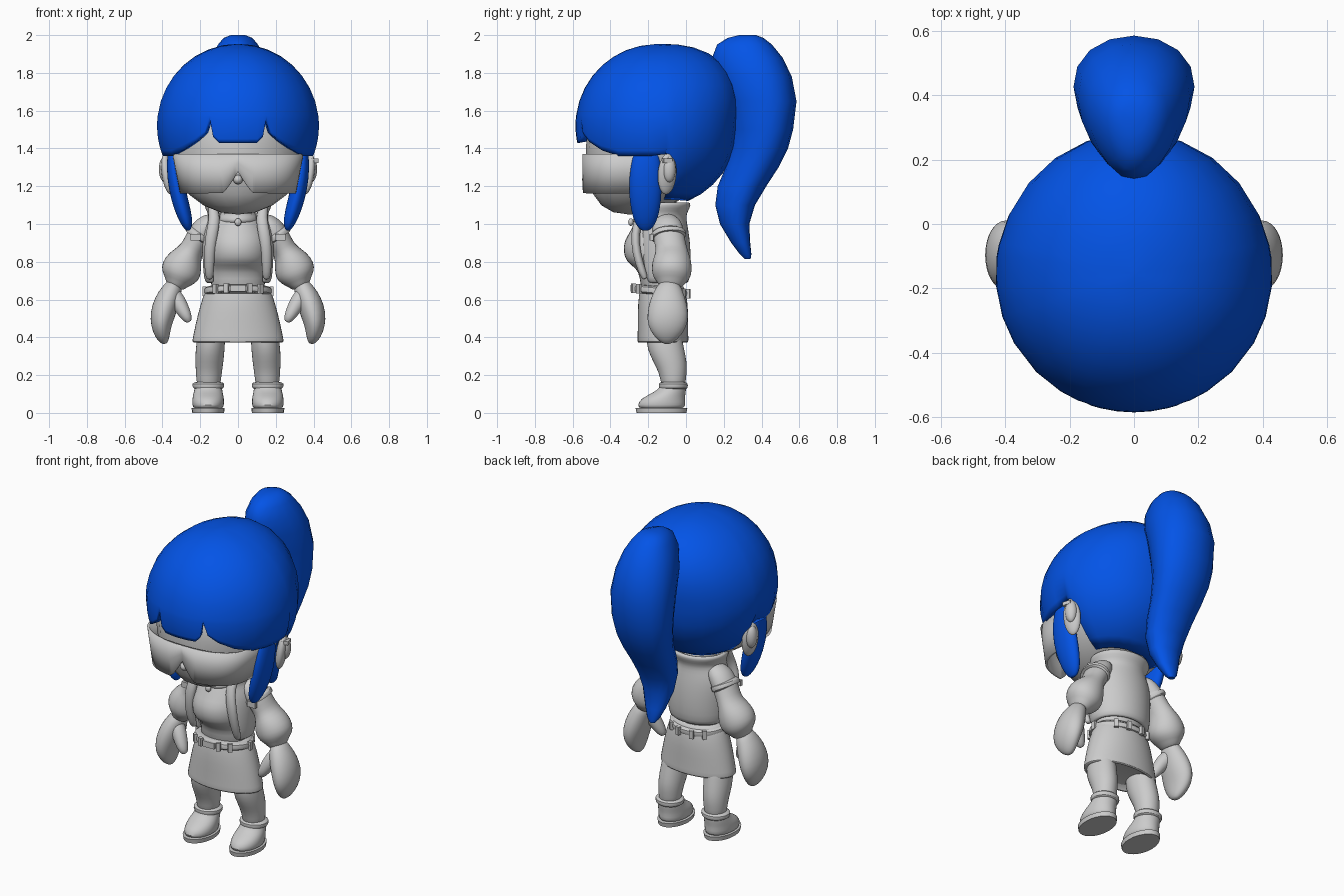
import bpy, bmesh, math
from mathutils import Vector

def material(name, rgb):
    m = bpy.data.materials.new(name)
    m.diffuse_color = (*rgb, 1)
    return m

BLUE = material("blue_hair", (0.001, 0.088, 0.8))
GREY = material("plain_grey", (0.6, 0.6, 0.6))

def build(name, verts, faces, mat, level=0, thick=0, angle=45):
    me = bpy.data.meshes.new(name)
    me.from_pydata(verts, [], faces)
    bm = bmesh.new()
    bm.from_mesh(me)
    bmesh.ops.recalc_face_normals(bm, faces=bm.faces)
    bm.to_mesh(me)
    bm.free()
    me.materials.append(mat)
    ob = bpy.data.objects.new(name, me)
    bpy.context.collection.objects.link(ob)
    if thick:
        mod = ob.modifiers.new("thickness", 'SOLIDIFY')
        mod.thickness, mod.offset = thick, 0
    if level:
        mod = ob.modifiers.new("smooth", 'SUBSURF')
        mod.levels = mod.render_levels = level
    bpy.ops.object.select_all(action='DESELECT')
    bpy.context.view_layer.objects.active = ob
    ob.select_set(True)
    bpy.ops.object.shade_smooth_by_angle(angle=math.radians(angle))
    return ob

def grid_faces(rows, cols, wrap):
    return [(r * cols + c, r * cols + (c + 1) % cols, (r + 1) * cols + (c + 1) % cols, (r + 1) * cols + c)
            for r in range(rows - 1) for c in range(cols if wrap else cols - 1)]

def loft(name, rings, mat=GREY, n=16, level=1, tube=False, taper=0.0, side=1):
    """Rings are (x, y, z, half width, half depth); tube turns them along the path."""
    verts, pts = [], [Vector(r[:3]) for r in rings]
    for i, (x, y, z, a, b) in enumerate(rings):
        u, v = Vector((1, 0, 0)), Vector((0, 1, 0))
        if tube:
            t = (pts[min(i + 1, len(pts) - 1)] - pts[max(i - 1, 0)]).normalized()
            v = (v - t * v.dot(t)).normalized()
            u = v.cross(t)
        for k in range(n):
            w = 2 * math.pi * k / n
            s, c = math.sin(w), math.cos(w)
            p = pts[i] + u * (a * s * (1 - taper + taper * c)) + v * (b * c)
            verts.append((p.x * side, p.y, p.z))
    faces = grid_faces(len(rings), n, True)
    last = (len(rings) - 1) * n
    for start, p in ((0, pts[0]), (last, pts[-1])):
        verts.append((p.x * side, p.y, p.z))
        faces += [(start + k, start + (k + 1) % n, len(verts) - 1) for k in range(n)]
    return build(name, verts, faces, mat, level)

def pair(name, rings, **kw):
    for s, label in ((1, "left"), (-1, "right")):
        loft(label + "_" + name, rings, side=s, **kw)

def lookup(table, x):
    for (a, p), (b, q) in zip(table, table[1:]):
        if x <= b:
            return p + (q - p) * (x - a) / (b - a)
    return table[-1][1]

def box(name, loc, size, rot=0):
    bpy.ops.mesh.primitive_cube_add(size=1, location=loc, rotation=(0, 0, rot))
    ob = bpy.context.object
    ob.name, ob.scale = name, size
    ob.data.materials.append(GREY)
    mod = ob.modifiers.new("bevel", 'BEVEL')
    mod.width = 0.006

def ball(name, loc, scale):
    bpy.ops.mesh.primitive_uv_sphere_add(segments=20, ring_count=12, radius=1, location=loc)
    ob = bpy.context.object
    ob.name, ob.scale = name, scale
    ob.data.materials.append(GREY)
    bpy.ops.object.shade_smooth()
    return ob

# hair cap: a dome whose lower edge follows the fringe, ears and nape
EDGE = [(0, 1.43), (14, 1.43), (18, 1.46), (20.5, 1.56), (24, 1.48), (32, 1.435), (45, 1.39), (60, 1.36),
        (85, 1.36), (97, 1.37), (102, 1.13), (180, 1.12)]
half = [7, 14, 18, 20.5, 24, 32, 45, 60, 72, 85, 97, 102, 115, 130, 145, 160]
angles = [0] + half + [180] + [-a for a in reversed(half)]
verts, TOP, LOW = [], 9, 7
mid = math.acos((1.575 - 1.52) / 0.432)
for r in range(TOP + LOW):
    for a in angles:
        end = math.acos((lookup(EDGE, abs(a)) - 1.52) / 0.432)
        th = 0.03 + (mid - 0.03) * r / (TOP - 1) if r < TOP else mid + (end - mid) * (r - TOP + 1) / LOW
        rad, w = 0.43 * math.sin(th), math.radians(a)
        back = 0.05 * max(0, -math.cos(w)) * max(0, math.sin(2 * th))
        verts.append((rad * math.sin(w), -0.155 - rad * math.cos(w) + back, 1.52 + 0.432 * math.cos(th) + back * .4))
n = len(angles)
cap = build("hair_cap", verts, grid_faces(TOP + LOW, n, True) + [tuple(range(n))], BLUE, thick=0.04, angle=70)
cap.modifiers["thickness"].offset = -1

# ponytail: (height, front y, back y, half width)
TAIL = [(2.0, .28, .37, .045), (1.985, .22, .41, .09), (1.95, .165, .455, .125), (1.88, .138, .512, .17),
        (1.78, .15, .56, .205), (1.65, .2, .585, .222), (1.5, .235, .567, .215), (1.4, .235, .54, .2),
        (1.3, .21, .49, .178), (1.2, .168, .425, .158), (1.1, .155, .365, .14), (1.0, .18, .335, .112),
        (.9, .24, .34, .075), (.84, .285, .346, .045), (.815, .31, .342, .02)]
loft("ponytail", [(0, (f + b) / 2, z, w, (b - f) / 2) for z, f, b, w in TAIL], BLUE, 18, 0, taper=0.17)

# locks of hair in front of the ears
pair("side_lock", [(.335, -.21, 1.42, .03, .05), (.345, -.21, 1.36, .032, .075), (.336, -.215, 1.25, .043, .09),
                   (.307, -.215, 1.12, .048, .088), (.28, -.215, 1.03, .04, .068), (.268, -.215, .985, .026, .045),
                   (.265, -.215, .965, .01, .02)], mat=BLUE, n=14)

# head, with the chin pushed forward
head = ball("head", (0, 0, 0), (1, 1, 1))
for v in head.data.vertices:
    x, y, z = v.co
    v.co = (x * .365, -.17 + y * .36 - (.13 * z * z if z < 0 else 0), 1.41 + z * .36)
ball("nose", (0, -.52, 1.235), (.025, .03, .025))
for s in (1, -1):
    ear = ball("ear", (s * .37, -.1, 1.265), (.03, .052, .11))
    ear.rotation_euler = (0, s * .15, s * .4)
    ball("ear_lobe", (s * .385, -.09, 1.29), (.034, .036, .07))
box("ear_clip", (.4, -.1, 1.335), (.04, .05, .022), .3)

# wraparound visor with a notch over the nose
verts, cols = [], 121
for r in range(3):
    for c in range(cols):
        w = math.radians(-95 + 190 * c / (cols - 1))
        s, k = math.sin(w), math.cos(w)
        x = math.copysign(abs(s) ** .85, s)
        y = -.28 - .262 * math.copysign(abs(k) ** .65, k)
        low = 1.163 + .115 * max(0, 1 - abs(x * .3) / .085) ** 1.3
        f = r / 2
        verts.append((x * (.34 - .04 * f), y, 1.37 + (low - 1.37) * f))
build("visor", verts, grid_faces(3, cols, False), GREY, thick=.014)

# neck and shirt with a full chest
loft("shirt", [(0, -.13, .62, .15, .11), (0, -.13, .72, .145, .115), (0, -.14, .765, .145, .125),
               (0, -.17, .8, .155, .15), (0, -.18, .85, .16, .155), (0, -.18, .91, .16, .153),
               (0, -.155, .97, .15, .135), (0, -.15, 1.03, .11, .12), (0, -.13, 1.06, .085, .09),
               (0, -.13, 1.16, .08, .08)])
loft("shirt_collar", [(0, -.15, 1.0, .105, .13), (0, -.15, 1.02, .115, .137), (0, -.15, 1.06, .1, .12)])
ball("zip_pull", (0, -.292, 1.01), (.018, .014, .02))

# open jacket: (height, centre y, half width, half depth, front gap in degrees)
COAT = [(.69, -.125, .155, .12, 56), (.71, -.125, .17, .135, 52), (.8, -.13, .175, .145, 50), (.9, -.13, .18, .14, 46),
        (.97, -.13, .175, .13, 42), (1.02, -.13, .15, .12, 40), (1.055, -.135, .145, .125, 42),
        (1.09, -.13, .165, .14, 46), (1.115, -.125, .17, .14, 60)]
verts, cols = [], 25
for z, cy, a, b, gap in COAT:
    for c in range(cols):
        w = math.radians(gap + (360 - 2 * gap) * c / (cols - 1))
        verts.append((a * math.sin(w), cy - b * math.cos(w), z))
build("jacket", verts, grid_faces(len(COAT), cols, False), GREY, level=1, thick=.025)

# jacket lapel edges
pair("lapel", [(.14, -.2, 1.11, .025, .025), (.12, -.25, 1.03, .032, .025), (.14, -.27, .95, .034, .024),
               (.152, -.265, .85, .03, .024), (.152, -.23, .74, .026, .022), (.15, -.215, .71, .018, .015)],
     n=10, tube=True)

# sleeves, arm bands and cuffs
pair("sleeve", [(.12, -.1, 1.03, .04, .06), (.17, -.1, .99, .066, .085), (.208, -.09, .93, .068, .085),
                (.236, -.08, .88, .064, .082), (.256, -.075, .845, .07, .09), (.28, -.075, .805, .098, .105),
                (.302, -.075, .755, .112, .11), (.315, -.077, .715, .095, .1), (.328, -.08, .685, .058, .068),
                (.336, -.08, .665, .05, .062)], tube=True)
pair("arm_band", [(.198, -.095, .96, .06, .075), (.2, -.095, .957, .08, .096), (.214, -.09, .927, .082, .098),
                  (.217, -.09, .924, .06, .075)], tube=True)
for s in (1, -1):
    box("band_clip", (s * .225, -.182, .93), (.055, .02, .035), 0)

# mitten hands with thumbs
pair("hand", [(.33, -.08, .69, .04, .05), (.35, -.09, .65, .055, .075), (.378, -.095, .59, .068, .1),
              (.4, -.095, .52, .068, .113), (.407, -.1, .46, .056, .105), (.4, -.1, .41, .041, .075),
              (.39, -.1, .378, .025, .04), (.386, -.1, .366, .01, .015)], tube=True)
pair("thumb", [(.355, -.1, .64, .045, .05), (.318, -.125, .59, .045, .045), (.29, -.14, .54, .038, .04),
               (.268, -.15, .5, .028, .03), (.258, -.15, .482, .014, .014)], n=12, tube=True)

# skirt with a narrow hem
loft("skirt", [(0, -.125, .68, .155, .11), (0, -.125, .66, .172, .12), (0, -.122, .58, .2, .135),
               (0, -.122, .48, .226, .135), (0, -.122, .395, .243, .136), (0, -.122, .375, .247, .138),
               (0, -.122, .366, .23, .125), (0, -.122, .4, .2, .11)], n=20)

# belt sloping down to the back, with loops and a buckle
belt = loft("belt", [(0, 0, -.024, .16, .125), (0, 0, -.019, .182, .152), (0, 0, .019, .182, .152),
                     (0, 0, .024, .16, .125)], n=24)
belt.location, belt.rotation_euler = (0, -.135, .645), (-.1, 0, 0)
for deg in (-42, -20, 20, 42, 90, 140, 165, 195, 220, 270):
    w = math.radians(deg)
    y = -.152 * math.cos(w)
    box("belt_loop", (.178 * math.sin(w), -.135 + y, .645 - .1 * y), (.025, .02, .05), w)
box("belt_buckle", (0, -.284, .66), (.08, .018, .036))

# legs
pair("leg", [(.135, -.12, .46, .07, .09), (.145, -.115, .37, .078, .1), (.15, -.095, .3, .078, .096),
             (.153, -.075, .24, .073, .083), (.155, -.068, .19, .068, .07), (.156, -.066, .12, .06, .062)])

# boots, cuffs and soles
pair("boot", [(.158, -.13, .02, .078, .12), (.158, -.13, .04, .086, .13), (.158, -.124, .075, .086, .12),
              (.158, -.09, .105, .079, .09), (.157, -.07, .13, .074, .072), (.157, -.066, .16, .07, .068)])
pair("boot_cuff", [(.157, -.067, .122, .062, .062), (.157, -.067, .128, .084, .078), (.157, -.067, .158, .09, .081),
                   (.157, -.067, .165, .066, .062)])
pair("sole", [(.158, -.13, 0, .084, .132), (.158, -.13, .026, .088, .137)], n=24, level=0)
